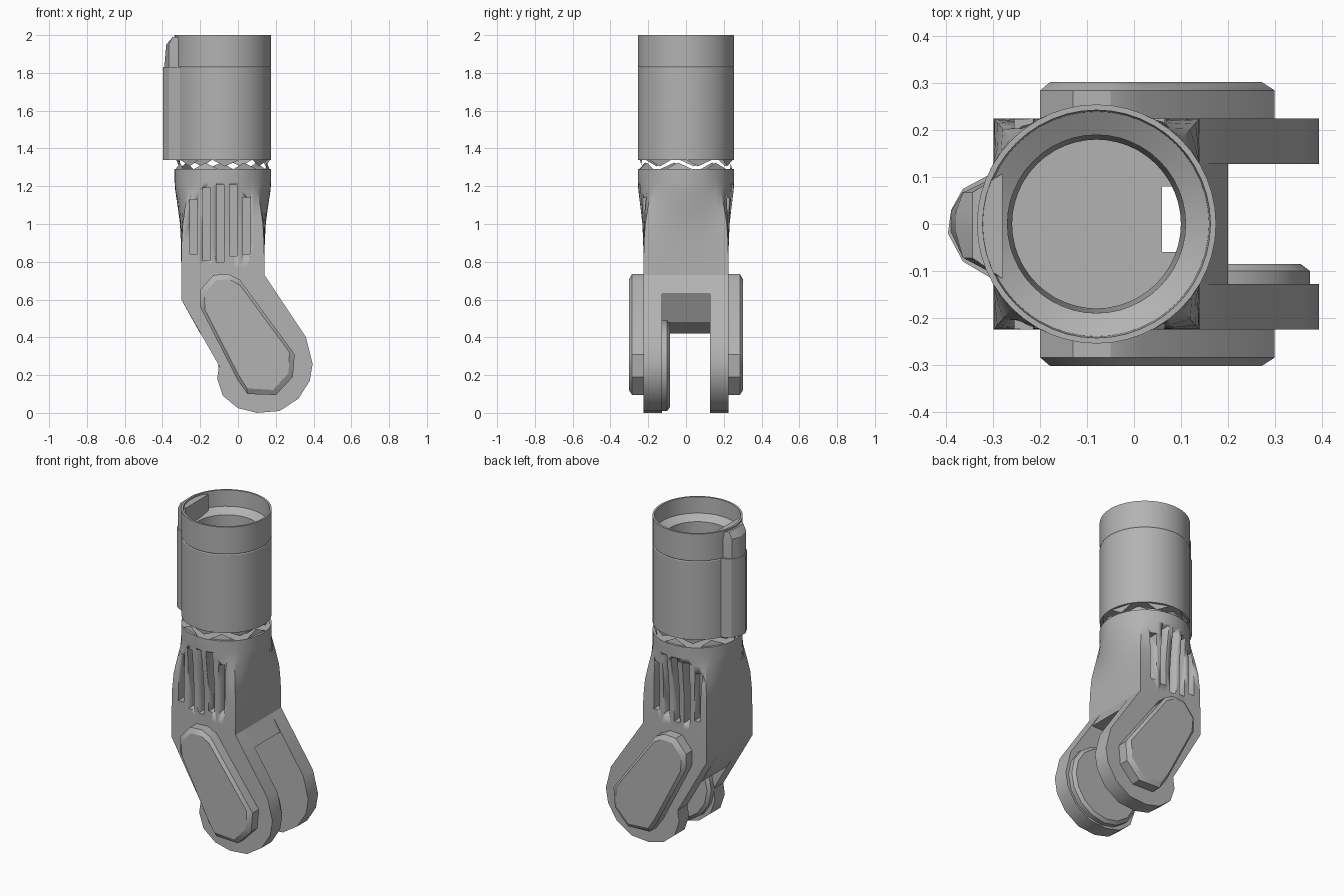
import bpy, bmesh, math
from mathutils import Vector

old = bpy.data.objects.get("Cube")
if old:
    bpy.data.objects.remove(old, do_unlink=True)

grey = bpy.data.materials.new("plain grey")
grey.use_nodes = True
grey.diffuse_color = (0.45, 0.45, 0.45, 1)
grey.node_tree.nodes["Principled BSDF"].inputs["Base Color"].default_value = (0.45, 0.45, 0.45, 1)

AXIS_X, RADIUS, SIDES = -0.08, 0.255, 48


def finish(name, bm, smooth=True):
    bmesh.ops.recalc_face_normals(bm, faces=bm.faces)
    mesh = bpy.data.meshes.new(name)
    bm.to_mesh(mesh)
    bm.free()
    obj = bpy.data.objects.new(name, mesh)
    bpy.context.collection.objects.link(obj)
    mesh.materials.append(grey)
    if smooth:
        bpy.ops.object.select_all(action='DESELECT')
        obj.select_set(True)
        bpy.context.view_layer.objects.active = obj
        bpy.ops.object.shade_smooth_by_angle(angle=math.radians(30))
    return obj


def loft(name, rings, closed=False):
    """Skin a list of point rings; cap the ends or close the loop."""
    bm = bmesh.new()
    loops = [[bm.verts.new(p) for p in ring] for ring in rings]
    pairs = list(zip(loops, loops[1:]))
    if closed:
        pairs.append((loops[-1], loops[0]))
    else:
        bm.faces.new(loops[0])
        bm.faces.new(loops[-1])
    n = len(loops[0])
    for a, b in pairs:
        for i in range(n):
            j = (i + 1) % n
            bm.faces.new((a[i], a[j], b[j], b[i]))
    return finish(name, bm)


def circle(r, z, square=0.0, half_x=0.22, half_y=0.225):
    """Ring around the arm axis, blended from round to square."""
    pts = []
    for i in range(SIDES):
        a = math.tau * i / SIDES
        c, s = math.cos(a), math.sin(a)
        k = 1 / max(abs(c), abs(s))
        x = r * c * (1 - square) + half_x * c * k * square
        y = r * s * (1 - square) + half_y * s * k * square
        pts.append((AXIS_X + x, y, z))
    return pts


def side_ring(profile, y, inset=0.0):
    """Side profile at depth y, drawn in towards its middle by an inset."""
    mid = sum((Vector(p) for p in profile), Vector((0, 0))) / len(profile)
    pts = []
    for p in profile:
        d = Vector(p) - mid
        q = mid + d * (1 - inset / d.length)
        pts.append((q.x, y, q.y))
    return pts


def box(name, lo, hi):
    return loft(name, [[(lo[0], lo[1], z), (hi[0], lo[1], z), (hi[0], hi[1], z), (lo[0], hi[1], z)]
                       for z in (lo[2], hi[2])])


def cut(obj, cutter):
    cutter.hide_render = True
    cutter.hide_viewport = True
    mod = obj.modifiers.new("cut", 'BOOLEAN')
    mod.operation = 'DIFFERENCE'
    mod.solver = 'EXACT'
    mod.object = cutter
    bpy.context.view_layer.objects.active = obj
    bpy.ops.object.modifier_apply(modifier=mod.name)
    bpy.data.objects.remove(cutter, do_unlink=True)


# Upper sleeve: thin rim, inner shelf and open bore, with a fine seam
sleeve_profile = [(0.255, 1.34), (0.255, 1.825), (0.252, 1.83), (0.255, 1.835), (0.255, 2.0),
                  (0.243, 2.0), (0.24, 1.9), (0.19, 1.87), (0.18, 1.34)]
loft("upper_sleeve", [circle(r, z) for r, z in sleeve_profile], closed=True)

# Rib down the side of the sleeve, stepped in above the seam
rib = [(-0.28, 0.12), (-0.365, 0.075), (-0.39, 0.03), (-0.397, -0.02), (-0.365, -0.08), (-0.28, -0.13)]
loft("sleeve_rib", [[(x, y, z) for x, y in rib] for z in (1.34, 1.83)])
loft("rib_cap", [[(max(x, lim), y * 0.9, z) for x, y in rib]
                 for z, lim in ((1.83, -0.39), (1.95, -0.38), (1.99, -0.345))])

# Jagged seal ring in the gap between sleeve and housing
bm = bmesh.new()
teeth = 14
for i in range(teeth):
    z0, z1 = (1.29, 1.325) if i % 2 else (1.34, 1.305)
    tri = []
    for step, z, r in ((0, z0, 0.25), (1.3, z0, 0.25), (0.6, z1, 0.235)):
        a = math.tau * (i + step) / teeth
        tri.append(bm.verts.new((AXIS_X + r * math.cos(a), r * math.sin(a), z)))
    bm.faces.new(tri)
finish("seal_ring", bm, smooth=False)

# Housing: round collar blending to a square base
housing = loft("housing", [circle(RADIUS, z, t) for z, t in
                           ((0.77, 1), (0.9, 0.95), (1.0, 0.8), (1.08, 0.5), (1.18, 0.08), (1.22, 0), (1.29, 0))])

# Vent slots on both broad sides
for side in (-1, 1):
    for x, z0, z1 in ((-0.235, 0.84, 1.13), (-0.165, 0.81, 1.19), (-0.095, 0.8, 1.21),
                      (-0.025, 0.83, 1.21), (0.045, 0.84, 1.14)):
        ys = sorted((side * 0.17, side * 0.4))
        cut(housing, box("slot_cutter", (x - 0.02, ys[0], z0), (x + 0.02, ys[1], z1)))

# Knuckle web joining the two prongs
web_profile = [(-0.3, 0.77), (-0.3, 0.6), (-0.2, 0.42), (-0.1, 0.48), (-0.02, 0.63),
               (0.2, 0.63), (0.14, 0.73), (0.14, 0.77)]
web = loft("knuckle_web", [side_ring(web_profile, y) for y in (-0.13, 0.13)])

# Cable passage through housing and web
for part in (housing, web):
    cut(part, box("passage_cutter", (0.06, -0.06, 0.5), (0.1, 0.08, 1.4)))

# Fork prongs and their raised side covers
prong_profile = [(-0.3, 0.77), (-0.3, 0.6), (-0.1, 0.25), (-0.11, 0.18), (-0.08, 0.09), (0, 0.025),
                 (0.1, 0), (0.22, 0.01), (0.32, 0.075), (0.38, 0.17), (0.395, 0.26), (0.36, 0.4),
                 (0.14, 0.73), (0.14, 0.77)]
cover_profile = [(-0.2, 0.65), (-0.13, 0.73), (-0.05, 0.735), (0.01, 0.705), (0.3, 0.31), (0.29, 0.19),
                 (0.2, 0.095), (0.05, 0.1), (0, 0.17), (-0.2, 0.56)]
for side, name in ((-1, "front"), (1, "back")):
    loft(name + "_prong", [side_ring(prong_profile, side * y) for y in (0.128, 0.225)])
    loft(name + "_cover", [side_ring(cover_profile, side * y, inset)
                           for y, inset in ((0.22, 0), (0.285, 0), (0.303, 0.03))])

# Bearing pad on the inside of the front prong
pad = [(0.135 + 0.24 * math.cos(math.tau * i / 16), 0.25 + 0.24 * math.sin(math.tau * i / 16))
       for i in range(16)]
loft("bearing_pad", [side_ring(pad, y, inset) for y, inset in ((-0.13, 0), (-0.1, 0), (-0.085, 0.02))])
